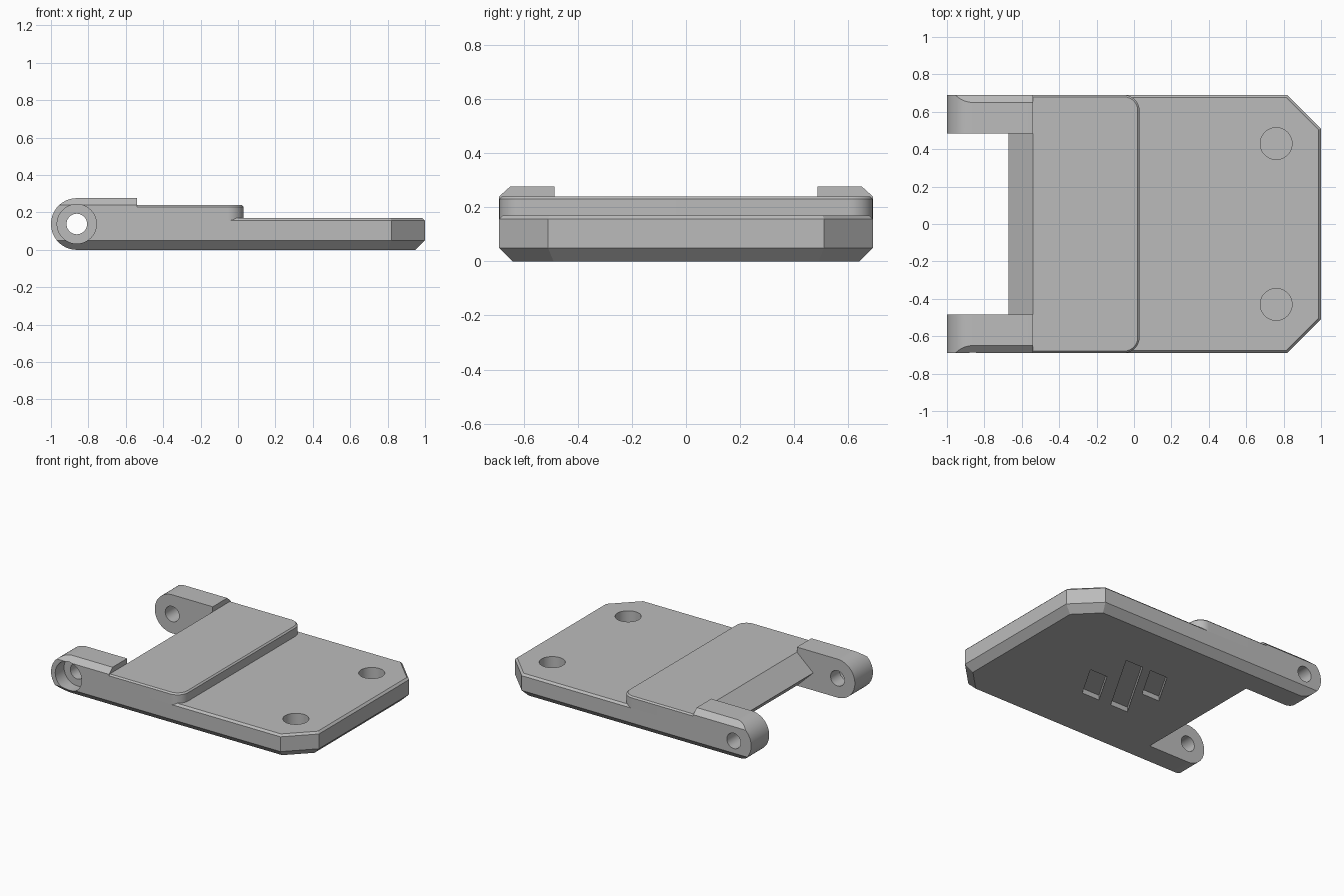
import bpy, bmesh, math
from mathutils import Vector

cube = bpy.data.objects.get("Cube")
if cube:
    bpy.data.objects.remove(cube, do_unlink=True)

grey = bpy.data.materials.new("plain grey")
grey.use_nodes = True
COLOUR = (0.5, 0.5, 0.5, 1)
grey.diffuse_color = COLOUR
grey.node_tree.nodes["Principled BSDF"].inputs["Base Color"].default_value = COLOUR

HALF = 0.69           # half width of the plate
BACK = -0.54          # where plate, ears and nose meet
TOP = 0.17            # lower deck height
DECK = 0.24           # raised deck height
EAR_TOP = 0.276
R = EAR_TOP / 2       # ear end radius
PIN_X = -1 + R


def prism(outline, low, high, axis="z"):
    """Extrude a 2D outline along z (xy points) or along y (xz points)."""
    bm = bmesh.new()
    if axis == "z":
        points, step = [(u, v, low) for u, v in outline], (0, 0, high - low)
    else:
        points, step = [(u, low, v) for u, v in outline], (0, high - low, 0)
    face = bm.faces.new([bm.verts.new(p) for p in points])
    grown = bmesh.ops.extrude_face_region(bm, geom=[face])
    moved = [g for g in grown["geom"] if isinstance(g, bmesh.types.BMVert)]
    bmesh.ops.translate(bm, verts=moved, vec=step)
    bmesh.ops.recalc_face_normals(bm, faces=bm.faces)
    return bm


def arc(cx, cy, r, start, end, n):
    angles = [math.radians(start + (end - start) * i / n) for i in range(n + 1)]
    return [(cx + r * math.cos(a), cy + r * math.sin(a)) for a in angles]


def circle(cx, cy, r, n=48):
    return arc(cx, cy, r, 0, 360, n)[:-1]


def chamfer_rim(bm, z, size):
    """Chamfer the rim at height z, except along the back joint."""
    edges = [e for e in bm.edges
             if all(abs(v.co.z - z) < 1e-4 for v in e.verts)
             and not all(abs(v.co.x - BACK) < 1e-4 for v in e.verts)]
    bmesh.ops.bevel(bm, geom=edges, offset=size, segments=1, affect="EDGES")


def slice_off(bm, point, normal):
    """Cut away everything beyond a plane and close the cut."""
    bmesh.ops.bisect_plane(bm, geom=bm.verts[:] + bm.edges[:] + bm.faces[:],
                           plane_co=point, plane_no=Vector(normal).normalized(),
                           clear_outer=True)
    rim = [e for e in bm.edges if e.is_boundary]
    bmesh.ops.holes_fill(bm, edges=rim, sides=0)


def make(name, bm):
    bmesh.ops.recalc_face_normals(bm, faces=bm.faces)
    mesh = bpy.data.meshes.new(name)
    bm.to_mesh(mesh)
    bm.free()
    mesh.materials.append(grey)
    ob = bpy.data.objects.new(name, mesh)
    bpy.context.scene.collection.objects.link(ob)
    return ob


def cut(ob, shapes):
    """Subtract each shape from the object, then drop the cutters."""
    cutters = []
    for shape in shapes:
        cutter = make("cutter", shape)
        cutter.hide_render = True
        mod = ob.modifiers.new("cut", "BOOLEAN")
        mod.operation, mod.solver, mod.object = "DIFFERENCE", "EXACT", cutter
        cutters.append(cutter)
    bpy.context.view_layer.update()
    graph = bpy.context.evaluated_depsgraph_get()
    mesh = bpy.data.meshes.new_from_object(ob.evaluated_get(graph))
    ob.modifiers.clear()
    ob.data = mesh
    for cutter in cutters:
        bpy.data.objects.remove(cutter, do_unlink=True)


# Base plate with clipped front corners and chamfered rims
bm = prism([(BACK, -HALF), (0.82, -HALF), (1, -0.51),
            (1, 0.51), (0.82, HALF), (BACK, HALF)], 0, TOP)
chamfer_rim(bm, 0, 0.05)
chamfer_rim(bm, TOP, 0.014)
base = make("base_plate", bm)

# Blind round holes on top, slanted pockets underneath
cutters = [prism(circle(0.76, s * 0.43, 0.085), 0.05, 0.3) for s in (-1, 1)]
SLANT = 0.58
for x, y0, y1 in ((-0.145, -0.24, 0.265), (0.095, -0.24, 0.025), (-0.21, 0, 0.265)):
    shift = SLANT * (y1 - y0)
    cutters.append(prism([(x, y0), (x + 0.14, y0), (x + 0.14 + shift, y1),
                          (x + shift, y1)], -0.1, 0.035))
cut(base, cutters)

# Raised deck with rounded corners
r = 0.085
outline = [(BACK, -HALF)] + arc(0.03 - r, r - HALF, r, -90, 0, 12)
outline += arc(0.03 - r, HALF - r, r, 0, 90, 12) + [(BACK, HALF)]
bm = prism(outline, TOP - 0.014, DECK)
chamfer_rim(bm, DECK, 0.01)
deck = make("raised_deck", bm)

# Wedge nose between the ears
nose = make("wedge_nose", prism([(BACK, 0), (BACK, DECK), (-0.67, 0.125)],
                                -0.485, 0.485, "y"))

# Hinge ears with pin holes; one is counterbored
parts = [base, deck, nose]
for side, s in (("right", -1), ("left", 1)):
    profile = arc(PIN_X, R, R, 90, 270, 32) + [(BACK, 0), (BACK, EAR_TOP)]
    bm = prism(profile, s * 0.485, s * HALF, "y")
    slice_off(bm, (0, s * HALF, 0.05), (0, s, -1))
    slice_off(bm, (0, s * HALF, DECK), (0, s * 0.9, 1))
    ear = make(side + "_hinge_ear", bm)
    holes = [prism(circle(PIN_X, R, 0.055), s * 0.4, s * 0.8, "y")]
    if s < 0:
        holes.append(prism(circle(PIN_X, R, 0.105), -0.8, -0.59, "y"))
    cut(ear, holes)
    parts.append(ear)

# Smooth the round walls, keep edges sharp
bpy.ops.object.select_all(action="DESELECT")
for ob in parts:
    ob.select_set(True)
bpy.context.view_layer.objects.active = base
bpy.ops.object.shade_smooth_by_angle(angle=math.radians(25))
